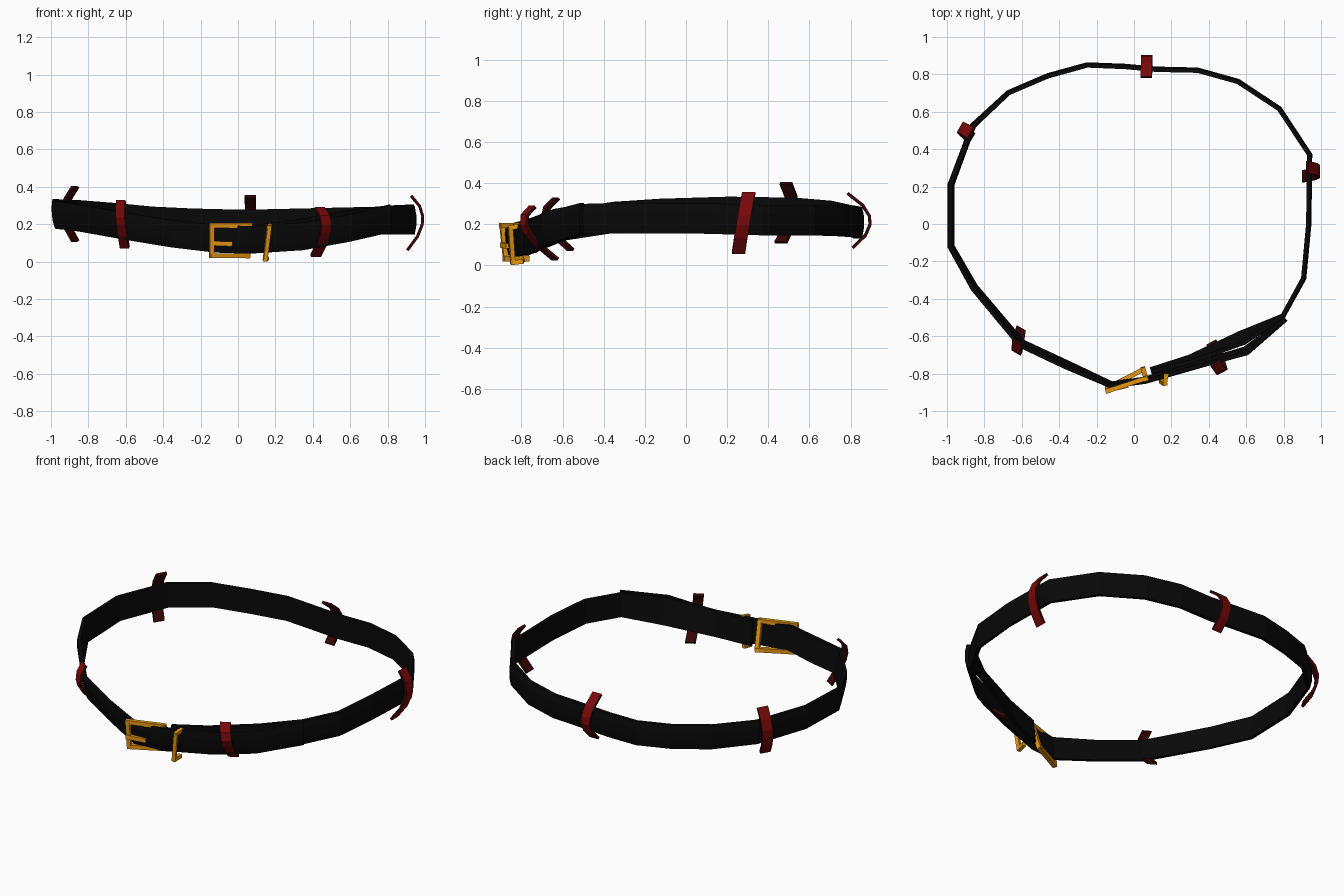
import bpy
import bmesh
from mathutils import Vector

cube = bpy.data.objects.get("Cube")
if cube:
    bpy.data.objects.remove(cube, do_unlink=True)

UP = Vector((0, 0, 1))


def material(name, colour):
    mat = bpy.data.materials.new(name)
    mat.use_nodes = True
    mat.diffuse_color = (*colour, 1)
    bsdf = next(n for n in mat.node_tree.nodes if n.type == 'BSDF_PRINCIPLED')
    bsdf.inputs["Base Color"].default_value = (*colour, 1)
    return mat


black = material("black leather", (0.0025, 0.0025, 0.0025))
red = material("red leather", (0.19, 0.0025, 0.003))
dark_red = material("dark red lining", (0.035, 0.0015, 0.0015))
gold = material("gold metal", (0.9, 0.35, 0.007))


def sweep(name, frames, section, face_mat, lining=None):
    """Skin a closed section along frames of (centre, across, outward).
    With a lining, only the outward side keeps the face material."""
    bm = bmesh.new()
    rings = [[bm.verts.new(c + across * a + out * b) for a, b in section]
             for c, across, out in frames]
    n = len(section)
    inside = 1 if lining else 0
    for r0, r1 in zip(rings, rings[1:]):
        for i in range(n):
            j = (i + 1) % n
            face = bm.faces.new((r0[i], r0[j], r1[j], r1[i]))
            face.material_index = 0 if i == 1 else inside
    for ring in (rings[0], rings[-1]):
        bm.faces.new(ring).material_index = inside
    bmesh.ops.recalc_face_normals(bm, faces=bm.faces)
    mesh = bpy.data.meshes.new(name)
    bm.to_mesh(mesh)
    bm.free()
    mesh.materials.append(face_mat)
    if lining:
        mesh.materials.append(lining)
    obj = bpy.data.objects.new(name, mesh)
    bpy.context.scene.collection.objects.link(obj)


def box_section(width, depth):
    w, d = width / 2, depth / 2
    return [(w, -d), (w, d), (-w, d), (-w, -d)]


def directions(points):
    last = len(points) - 1
    return [(points[min(i + 1, last)] - points[max(i - 1, 0)]).normalized()
            for i in range(last + 1)]


# Strap: inner end beside the buckle, once around, then the overlapping tail.
# Each entry is x, y, height of the middle, outward lean of the top edge.
STRAP = [
    (0.09, -0.785, 0.122, 0.1), (0.3, -0.725, 0.15, 0.2), (0.58, -0.61, 0.20, 0.4),
    (0.795, -0.49, 0.225, 0), (0.905, -0.29, 0.23, 0), (0.932, 0, 0.23, 0),
    (0.937, 0.37, 0.22, 0), (0.775, 0.615, 0.22, 0), (0.555, 0.76, 0.215, 0),
    (0.34, 0.82, 0.21, 0), (0.12, 0.825, 0.205, 0), (-0.05, 0.84, 0.205, 0),
    (-0.25, 0.848, 0.21, 0), (-0.46, 0.79, 0.22, 0), (-0.67, 0.7, 0.24, 0),
    (-0.86, 0.525, 0.255, 0.05), (-0.978, 0.21, 0.26, 0.08),
    (-0.978, -0.12, 0.25, 0.1), (-0.855, -0.34, 0.235, 0.15),
    (-0.605, -0.64, 0.19, 0.2), (-0.36, -0.755, 0.15, 0.2),
    (-0.12, -0.86, 0.122, 0.1), (0.06, -0.835, 0.116, 0.1),
    (0.35, -0.75, 0.135, 0.15), (0.6, -0.68, 0.18, 0.2), (0.81, -0.505, 0.23, 0),
]
centres = [Vector(p[:3]) for p in STRAP]
strap_frames = []
for c, d, p in zip(centres, directions(centres), STRAP):
    out = d.cross(UP).normalized()
    strap_frames.append((c, UP + out * p[3], out))
H, T = 0.074, 0.012
strap_section = [(H, -T), (H, T * 0.7), (H * 0.4, T * 1.4),
                 (-H * 0.4, T * 1.4), (-H, T * 0.7), (-H, -T)]
sweep("strap", strap_frames, strap_section, black)


# Curved bands hooked over the strap: top, middle, bottom, width direction
def band(name, top, mid, bottom, across, width):
    top, mid, bottom = Vector(top), Vector(mid), Vector(bottom)
    across = Vector((*across, 0)).normalized()
    points = []
    for s in (1, 0.55, 0.15, -0.15, -0.55, -1):
        bend = (top + bottom) / 2 - mid
        points.append(mid + (top - bottom) * (s / 2) + bend * s * s)
    frames = [(p, across, across.cross(d).normalized())
              for p, d in zip(points, directions(points))]
    sweep(name, frames, box_section(width, 0.016), red, dark_red)


band("back_band", (0.065, 0.785, 0.35), (0.068, 0.895, 0.22),
     (0.068, 0.81, 0.085), (1, 0), 0.06)
band("left_band", (0.925, 0.305, 0.352), (0.988, 0.28, 0.22),
     (0.905, 0.255, 0.06), (0, -1), 0.065)
band("back_right_band", (-0.87, 0.485, 0.4), (-0.925, 0.515, 0.26),
     (-0.87, 0.46, 0.11), (0.5, 0.85), 0.065)
band("front_right_band", (-0.625, -0.63, 0.325), (-0.625, -0.68, 0.22),
     (-0.605, -0.56, 0.075), (-0.85, 0.5), 0.055)
band("front_left_band", (0.435, -0.745, 0.285), (0.47, -0.78, 0.18),
     (0.415, -0.635, 0.03), (-0.85, -0.45), 0.06)


# Metal fittings from straight square bars
def bar(name, start, end, size=0.025):
    start, end = Vector(start), Vector(end)
    d = (end - start).normalized()
    front = Vector((0.25, -1, 0))
    side = d.cross(front if abs(d.dot(front)) < 0.9 else UP).normalized()
    reach = d * size * 0.48
    frames = [(p, side, d.cross(side)) for p in (start - reach, end + reach)]
    sweep(name, frames, box_section(size, size), gold)


# Buckle frame, twisted so that its inner side sits behind the strap
corners = [(-0.14, -0.892, 0.193), (0.063, -0.825, 0.193),
           (0.05, -0.778, 0.032), (-0.14, -0.875, 0.032)]
names = ["buckle_top", "buckle_inner_side", "buckle_bottom", "buckle_outer_side"]
for i, name in enumerate(names):
    bar(name, corners[i], corners[(i + 1) % 4])
bar("buckle_prong", (-0.14, -0.888, 0.098), (-0.045, -0.866, 0.094))

# Keeper loop with short returns over the strap edges
bar("keeper_front", (0.166, -0.853, 0.178), (0.146, -0.842, 0.016), 0.022)
bar("keeper_top", (0.166, -0.85, 0.183), (0.172, -0.81, 0.19), 0.022)
bar("keeper_bottom", (0.146, -0.84, 0.013), (0.152, -0.8, 0.018), 0.022)
